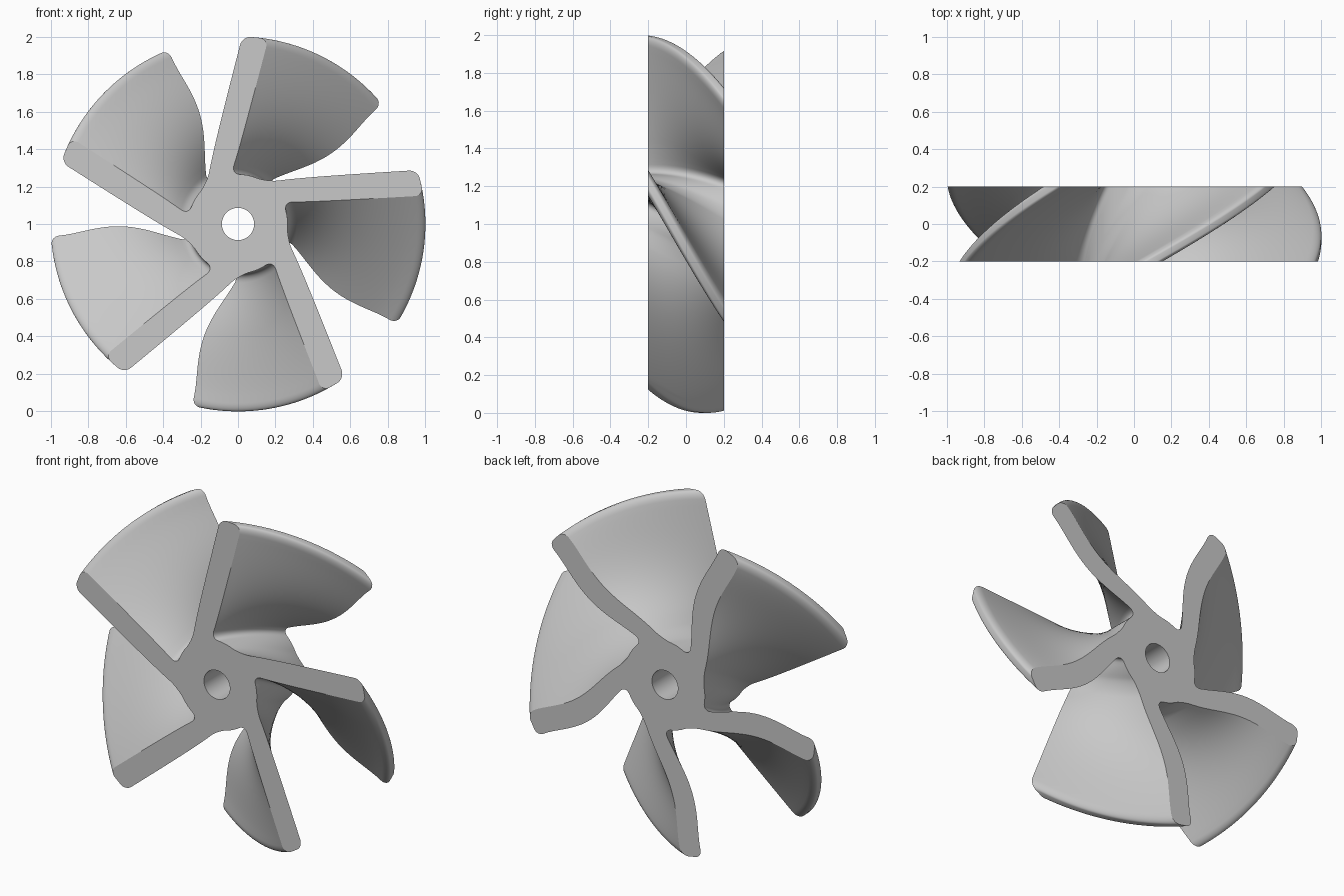
import bpy, bmesh
from math import sin, cos, asin, pi, radians

cube = bpy.data.objects.get("Cube")
if cube:
    bpy.data.objects.remove(cube)

BLADES, STEPS, DEPTH = 5, 20, 0.4
HUB_R, HOLE_R, TIP_R = 0.265, 0.086, 1.0
FILLET, ROUND, HALF_W = 0.05, 0.045, 0.07
BACK = [(0.29, -5), (0.46, -22.4), (0.73, -29), (0.98, -28.2)]


def back_angle(r):
    """Smooth curve through the swept rear blade line."""
    total = 0
    for i, (ri, ai) in enumerate(BACK):
        term = ai
        for j, (rj, _) in enumerate(BACK):
            if i != j:
                term *= (r - rj) / (ri - rj)
        total += term
    return radians(total)


def mid_angle(r, t):
    front = asin((0.16 + 0.06 * r) / r)
    return front + (back_angle(r) - front) * t


def half_section():
    """Radius and half width from the hub fillet out to the rounded tip."""
    pts = []
    for i in range(8, 0, -1):
        a = i / 8 * pi / 2
        pts.append((HUB_R + FILLET - FILLET * sin(a), HALF_W + FILLET * (1 - cos(a))))
    start, end = HUB_R + FILLET, TIP_R - ROUND
    pts += [(start + (end - start) * i / 18, HALF_W) for i in range(18)]
    for i in range(9):
        a = i / 8 * pi / 2
        pts.append((end + ROUND * sin(a), HALF_W - ROUND * (1 - cos(a))))
    return pts


def outline(t):
    """Polar outline of the whole rotor at depth fraction t."""
    half = half_section()
    low = [(r, mid_angle(r, t) - w / r) for r, w in half]
    high = [(r, mid_angle(r, t) + w / r) for r, w in reversed(half)]
    gap0, gap1 = high[-1][1], low[0][1] + 2 * pi / BLADES
    hub = [(HUB_R, gap0 + (gap1 - gap0) * i / 6) for i in range(1, 6)]
    return [(r, a + k * 2 * pi / BLADES)
            for k in range(BLADES) for r, a in low + high + hub]


bm = bmesh.new()


def loft(ring_at):
    """Skin a stack of rings from front to back; return the two end loops."""
    rings = []
    for s in range(STEPS + 1):
        t = s / STEPS
        rings.append([bm.verts.new((r * cos(a), (t - 0.5) * DEPTH, 1 + r * sin(a)))
                      for r, a in ring_at(t)])
    n = len(rings[0])
    for a, b in zip(rings, rings[1:]):
        for i in range(n):
            j = (i + 1) % n
            bm.faces.new((a[i], a[j], b[j], b[i])).smooth = True
    return [[bm.edges.get((ring[i], ring[(i + 1) % n])) for i in range(n)]
            for ring in (rings[0], rings[-1])]


# Blades and hub in one skin, then the shaft bore
outer = loft(outline)
bore = loft(lambda t: [(HOLE_R, i * 2 * pi / 48) for i in range(48)])

# Flat front and back faces with crisp borders
for end, side in enumerate((-1, 1)):
    border = outer[end] + bore[end]
    bmesh.ops.triangle_fill(bm, edges=border, use_beauty=True, normal=(0, side, 0))
    for e in border:
        e.smooth = False
bmesh.ops.recalc_face_normals(bm, faces=bm.faces)

mesh = bpy.data.meshes.new("fan_rotor")
bm.to_mesh(mesh)
bm.free()
rotor = bpy.data.objects.new("fan_rotor", mesh)
bpy.context.collection.objects.link(rotor)

# Plain grey finish
grey = bpy.data.materials.new("light_grey")
grey.use_nodes = True
color = (0.58, 0.58, 0.58, 1)
grey.diffuse_color = color
grey.node_tree.nodes["Principled BSDF"].inputs["Base Color"].default_value = color
mesh.materials.append(grey)
